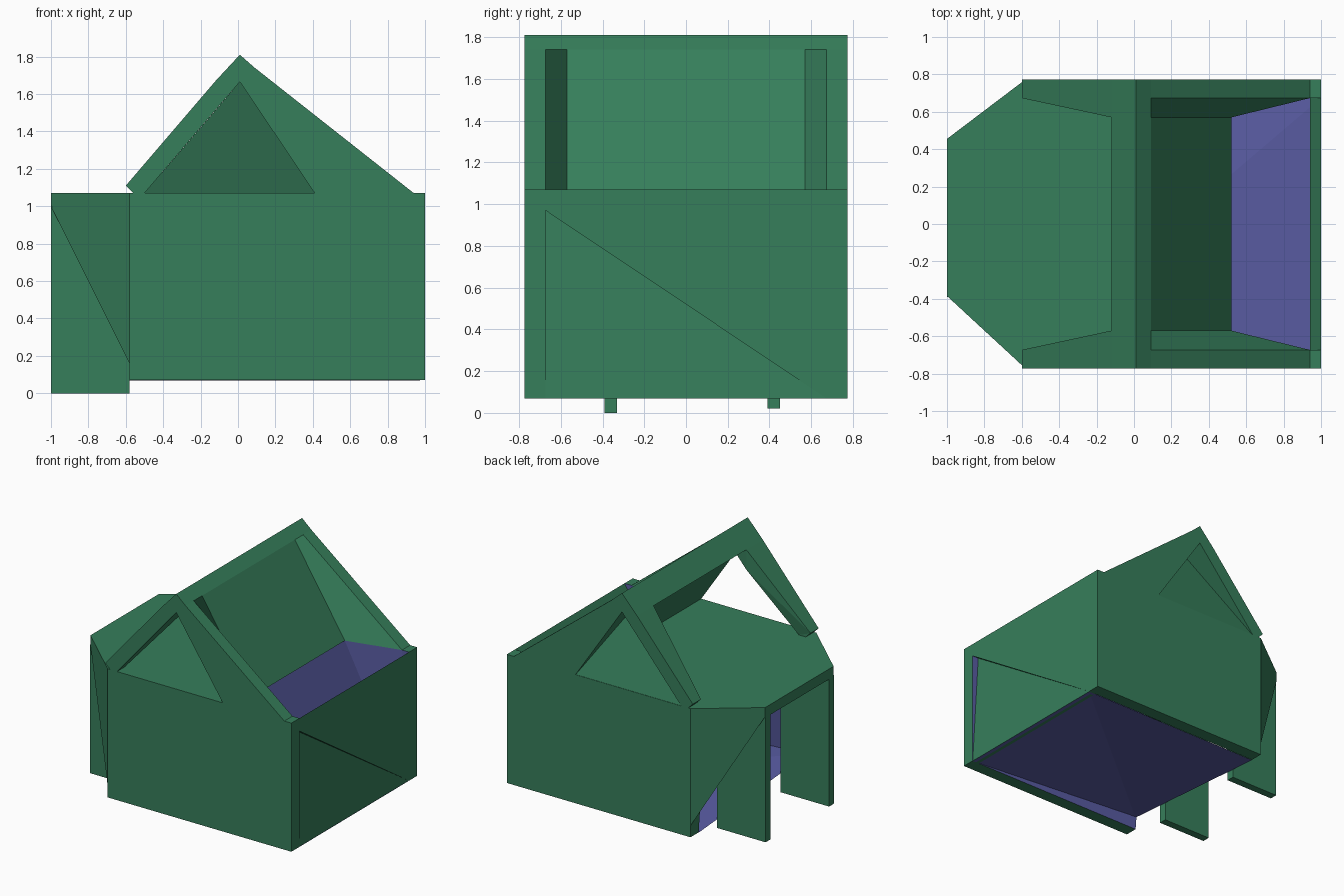
import bpy, bmesh
from mathutils import Vector

cube = bpy.data.objects.get("Cube")
if cube:
    bpy.data.objects.remove(cube, do_unlink=True)


def material(name, rgb):
    m = bpy.data.materials.new(name)
    m.use_nodes = True
    m.diffuse_color = (*rgb, 1)
    m.node_tree.nodes["Principled BSDF"].inputs["Base Color"].default_value = (*rgb, 1)
    return m


GREEN = material("shed green", (0.037, 0.21, 0.104))
PURPLE = material("lining purple", (0.1, 0.107, 0.365))


def finish(name, bm, lining=None):
    """Make the object; faces turned along the lining direction become purple."""
    bmesh.ops.recalc_face_normals(bm, faces=bm.faces)
    bmesh.ops.triangulate(bm, faces=[f for f in bm.faces if len(f.verts) > 4])
    bm.normal_update()
    for f in bm.faces:
        f.material_index = int(lining is not None and f.normal.dot(Vector(lining)) > 0.9)
    mesh = bpy.data.meshes.new(name)
    bm.to_mesh(mesh)
    bm.free()
    mesh.materials.append(GREEN)
    mesh.materials.append(PURPLE)
    ob = bpy.data.objects.new(name, mesh)
    bpy.context.collection.objects.link(ob)
    return ob


def loft(name, loop_a, loop_b, lining=None):
    """Solid between two matching loops of points."""
    bm = bmesh.new()
    a = [bm.verts.new(p) for p in loop_a]
    b = [bm.verts.new(p) for p in loop_b]
    bm.faces.new(a)
    bm.faces.new(b[::-1])
    n = len(a)
    for i in range(n):
        j = (i + 1) % n
        bm.faces.new((a[i], b[i], b[j], a[j]))
    return finish(name, bm, lining)


def box(name, x, y, z, lining=None):
    ring = [(x[0], y[0]), (x[1], y[0]), (x[1], y[1]), (x[0], y[1])]
    return loft(name, [(*p, z[0]) for p in ring], [(*p, z[1]) for p in ring], lining)


def section(profile, y):
    """Place an x-z profile at y (one value or one per point)."""
    ys = y if isinstance(y, list) else [y] * len(profile)
    return [(p[0], v, p[1]) for p, v in zip(profile, ys)]


BOTTOM, EAVE = 0.07, 1.07
END = -0.58            # open end of the shed
OUT, MID, INN = 0.773, 0.673, 0.57

# Long walls with leaning inner lining
for s, name in ((-1, "front"), (1, "back")):
    box(name + "_wall", (END, 1), sorted((s * MID, s * OUT)), (BOTTOM, EAVE), (0, -s, 0))
    bm = bmesh.new()
    far, near, tip, edge, low_far, low_near = [bm.verts.new((x, s * y, z)) for x, y, z in (
        (END, INN, EAVE), (0.52, INN, EAVE), (0.94, MID, EAVE),
        (END, MID, EAVE), (END, MID, BOTTOM), (0.94, MID, BOTTOM))]
    for ring in ((far, near, low_near, low_far), (near, tip, low_near),
                 (far, near, tip, edge), (far, edge, low_far),
                 (edge, tip, low_near, low_far)):
        bm.faces.new(ring)
    finish(name + "_lining", bm, (0, -s, 0))

# End wall: bevelled inner top edge and a shallow wedge-shaped recess
end_profile = [(1, BOTTOM), (1, EAVE), (0.94, 0.97), (0.94, BOTTOM)]
wall = loft("end_wall", section(end_profile, -MID), section(end_profile, MID), (-1, 0, 0))
wedge = [(-MID, 0.97), (-MID, BOTTOM), (MID, BOTTOM)]
cutter = loft("recess_cutter", [(1.02, *p) for p in wedge],
              [(x, *p) for x, p in zip((0.945, 0.998, 0.998), wedge)], (0, -1, 0))
cutter.hide_render = True
mod = wall.modifiers.new("recess", "BOOLEAN")
mod.operation = "DIFFERENCE"
mod.solver = "EXACT"
mod.object = cutter
graph = bpy.context.evaluated_depsgraph_get()
cut_mesh = bpy.data.meshes.new_from_object(wall.evaluated_get(graph))
wall.modifiers.clear()
wall.data = cut_mesh
bpy.data.objects.remove(cutter, do_unlink=True)

# Floor sheet with one raised corner
bm = bmesh.new()
a, b, c, d = [bm.verts.new(p) for p in (
    (0.998, -MID, 0.068), (0.998, MID, 0.068), (END, MID, 0.068), (END, -MID, 0.17))]
bm.faces.new((a, b, d))
bm.faces.new((b, c, d))
floor = finish("floor", bm)
for f in floor.data.polygons:
    f.material_index = 1

# Flat deck and tapering canopy over the open end
box("deck", (END, 0.41), (-MID, MID), (1.03, EAVE), (0, 0, -1))
canopy = [(END, -OUT), (END, OUT), (-1, 0.455), (-1, -0.385)]
loft("canopy", [(*p, 0.99) for p in canopy], [(*p, EAVE) for p in canopy])

# Opened doors and slanted canopy braces
for s, name, tip, door, low in (
        (-1, "front", -0.385, (-0.39, -0.33), 0.0),
        (1, "back", 0.455, (0.39, 0.45), 0.02)):
    box(name + "_door", (-1, END), door, (low, 1.0))
    brace = [(-1, tip, 1.0), (END, s * OUT, 1.0), (END, s * OUT, 0.16)]
    loft(name + "_brace", brace, [(x + 0.03, y - s * 0.04, z) for x, y, z in brace])

# Gable frames: left rafter, right rafter and the flared inner side
RIDGE, CROWN, PEAK = (0.01, 1.81), (0.09, 1.74), (0.01, 1.665)
left = [(-0.6, 1.11), (-0.12, 1.67), RIDGE, PEAK, (-0.12, 1.515), (-0.5, EAVE), (-0.56, EAVE)]
right = [RIDGE, CROWN, (0.94, EAVE), (0.41, EAVE), PEAK]
inner = [RIDGE, CROWN, (0.52, EAVE), (0.41, EAVE), PEAK]
depth = [MID, INN, INN, INN, INN, MID, MID]
for s, name in ((-1, "front"), (1, "back")):
    loft(name + "_left_rafter", section(left, s * OUT), section(left, [s * v for v in depth]))
    loft(name + "_right_rafter", section(right, s * OUT), section(right, s * MID))
    loft(name + "_rafter_flare", section(right, s * MID), section(inner, s * INN))

# Ridge beam and steep inner roof panel
beam = [(-0.12, 1.67), RIDGE, CROWN, PEAK]
panel = [CROWN, (0.52, EAVE), (0.41, EAVE), PEAK]
loft("ridge_beam", section(beam, -INN), section(beam, INN))
loft("inner_roof_panel", section(panel, -INN), section(panel, INN))

# Leaning infill in the back gable
gable = [(-0.5, EAVE), (0.41, EAVE), PEAK]
loft("back_gable_infill", section(gable, [0.77, 0.77, INN]),
     section(gable, [0.76, 0.76, INN - 0.01]))
